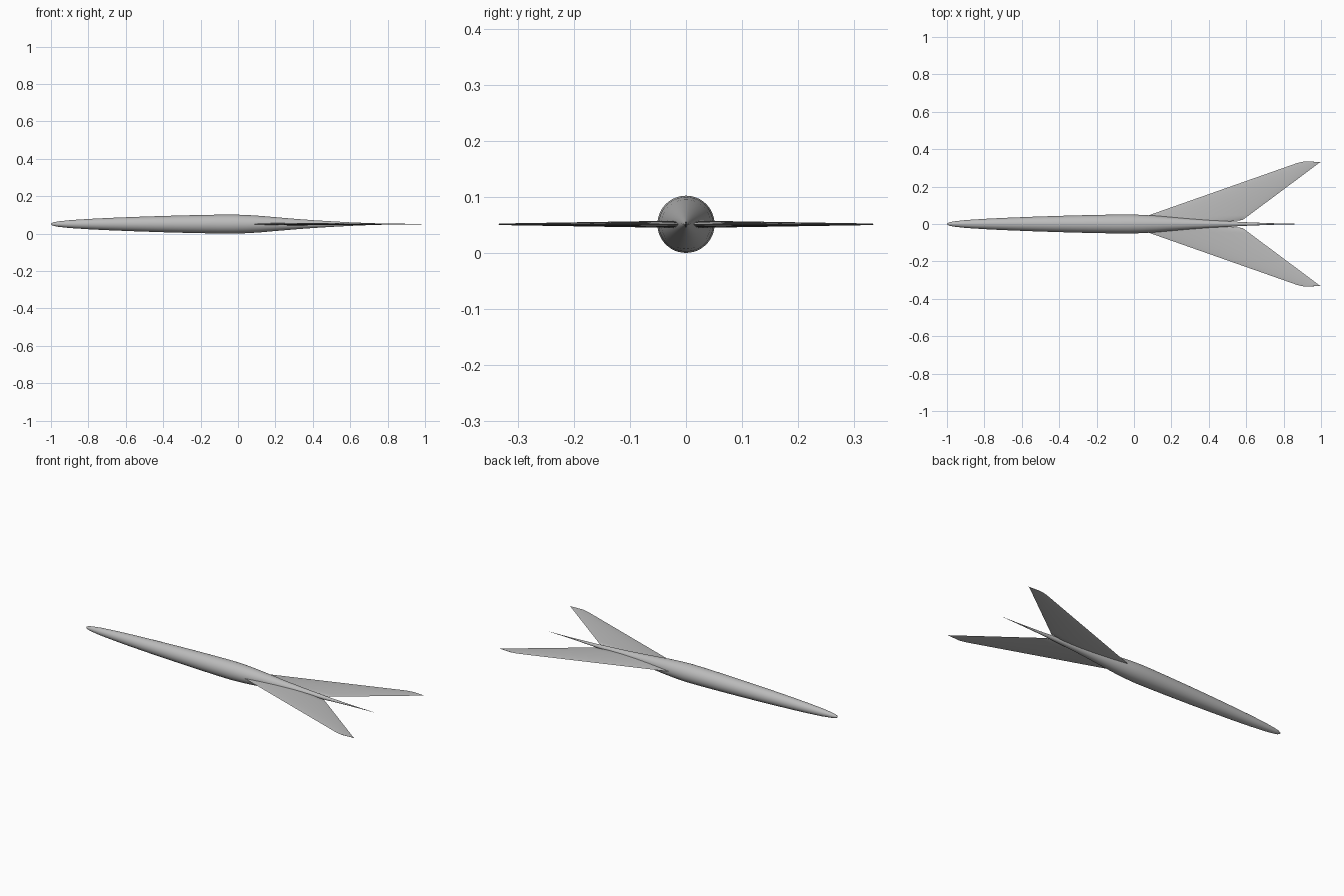
import bpy
import bmesh
from math import sin, cos, tau

cube = bpy.data.objects.get("Cube")
if cube:
    bpy.data.objects.remove(cube, do_unlink=True)

AXIS_Z = 0.051

grey = bpy.data.materials.new("plain_grey")
grey.use_nodes = True
grey.diffuse_color = (0.5, 0.5, 0.5, 1)
grey.node_tree.nodes["Principled BSDF"].inputs["Base Color"].default_value = (0.5, 0.5, 0.5, 1)


def loft(name, rings, angle):
    """Skin a list of equal-length closed rings, capping both ends."""
    bm = bmesh.new()
    loops = [[bm.verts.new(p) for p in ring] for ring in rings]
    for a, b in zip(loops, loops[1:]):
        n = len(a)
        for i in range(n):
            bm.faces.new((a[i], a[(i + 1) % n], b[(i + 1) % n], b[i]))
    bm.faces.new(loops[0])
    bm.faces.new(loops[-1])
    bmesh.ops.recalc_face_normals(bm, faces=bm.faces)
    mesh = bpy.data.meshes.new(name)
    bm.to_mesh(mesh)
    bm.free()
    mesh.materials.append(grey)
    obj = bpy.data.objects.new(name, mesh)
    bpy.context.collection.objects.link(obj)
    bpy.ops.object.select_all(action="DESELECT")
    obj.select_set(True)
    bpy.context.view_layer.objects.active = obj
    bpy.ops.object.shade_smooth_by_angle(angle=angle)
    return obj


# Fuselage: slender spindle, (x, radius) from the nose to the needle tail
profile = [(-1, 0.001), (-0.997, 0.005), (-0.985, 0.01), (-0.96, 0.0145),
           (-0.9, 0.021), (-0.8, 0.0275), (-0.7, 0.0325), (-0.55, 0.0385),
           (-0.4, 0.0435), (-0.25, 0.0475), (-0.1, 0.0505), (-0.02, 0.051),
           (0.05, 0.0485), (0.12, 0.044), (0.2, 0.037), (0.3, 0.0285),
           (0.4, 0.021), (0.5, 0.015), (0.6, 0.0095), (0.7, 0.0055),
           (0.8, 0.0025), (0.9, 0.0005)]
SIDES = 48
loft("fuselage", [[(x, r * cos(tau * i / SIDES), AXIS_Z + r * sin(tau * i / SIDES))
                   for i in range(SIDES)] for x, r in profile], 0.7)

# Swept wings: thin lens sections, (y, leading x, trailing x, half thickness)
stations = [(0.008, -0.02, 0.5, 0.007), (0.017, 0.0, 0.53, 0.0068),
            (0.021, 0.01, 0.58, 0.0066), (0.047, 0.08, 0.615, 0.006),
            (0.325, 0.87, 0.988, 0.0015), (0.331, 0.893, 1.0, 0.0013),
            (0.334, 0.91, 0.94, 0.0008)]
STEPS = 16


def section(y, lead, trail, half):
    ring = []
    for i in range(2 * STEPS):
        a = tau * i / (2 * STEPS)
        t = (1 - cos(a)) / 2
        height = half * sin(a) * abs(sin(a)) ** 0.5
        ring.append((lead + (trail - lead) * t, y, AXIS_Z + height))
    return ring


for side, name in ((1, "back_wing"), (-1, "front_wing")):
    loft(name, [section(side * y, *rest) for y, *rest in stations], 0.5)
